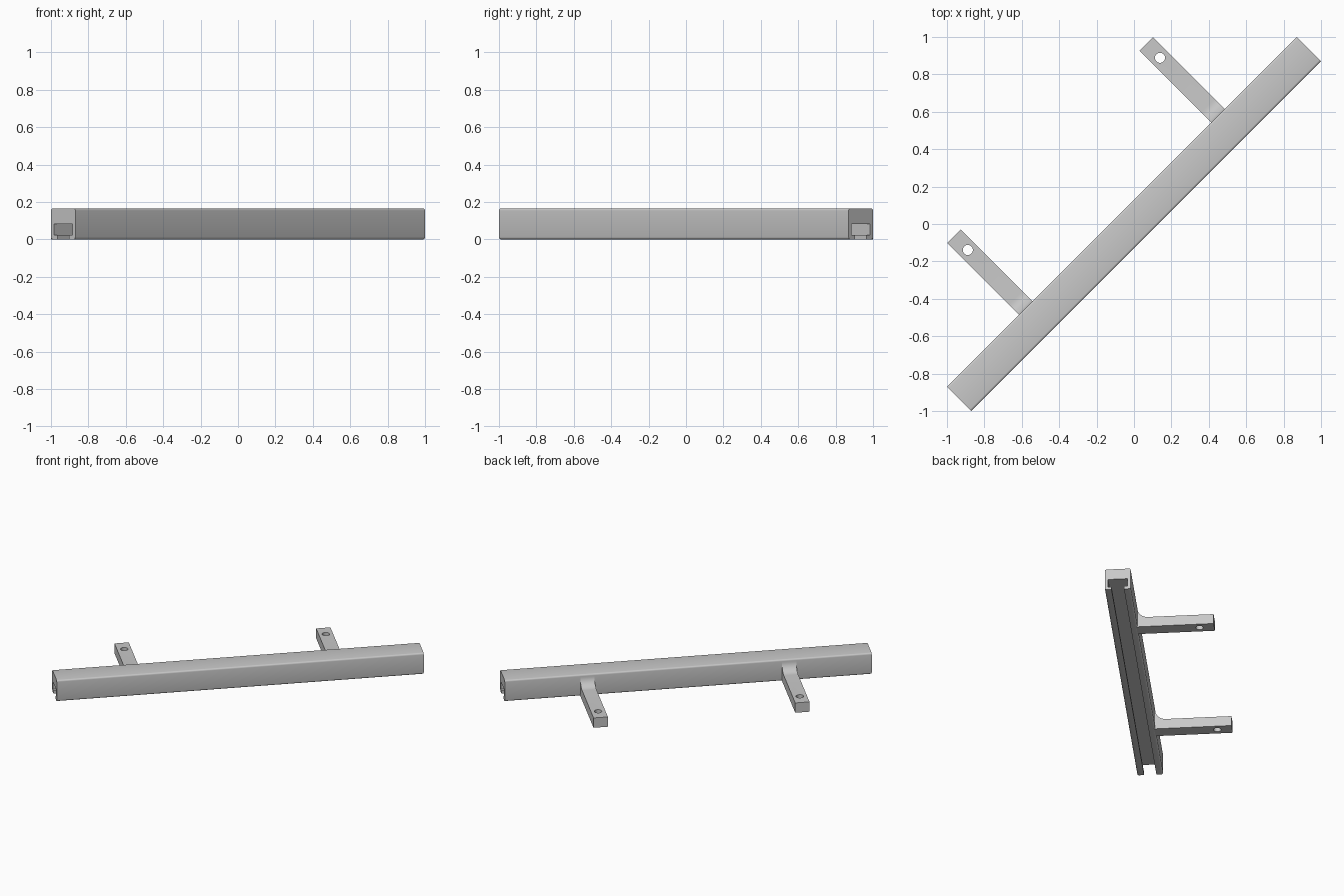
import bpy, bmesh, math
from mathutils import Matrix

if "Cube" in bpy.data.objects:
    bpy.data.objects.remove(bpy.data.objects["Cube"])

TURN = Matrix.Rotation(math.radians(45), 4, 'Z')   # rail runs along the diagonal
HALF_LEN, HALF_W, HEIGHT = 1.322, 0.092, 0.165

grey = bpy.data.materials.new("plain grey")
grey.diffuse_color = (0.58, 0.58, 0.58, 1)
grey.use_nodes = True
grey.node_tree.nodes["Principled BSDF"].inputs["Base Color"].default_value = grey.diffuse_color


def arc(cx, cy, r, a0, a1, n):
    """Points along an arc, angles in degrees."""
    angles = [math.radians(a0 + (a1 - a0) * i / n) for i in range(n + 1)]
    return [(cx + r * math.cos(a), cy + r * math.sin(a)) for a in angles]


def extrude(name, profile, x0, x1):
    """Extrude a (y, z) profile along x."""
    bm = bmesh.new()
    face = bm.faces.new([bm.verts.new((x0, y, z)) for y, z in profile])
    new = bmesh.ops.extrude_face_region(bm, geom=[face])["geom"]
    bmesh.ops.translate(bm, vec=(x1 - x0, 0, 0),
                        verts=[v for v in new if isinstance(v, bmesh.types.BMVert)])
    bmesh.ops.recalc_face_normals(bm, faces=bm.faces)
    mesh = bpy.data.meshes.new(name)
    bm.to_mesh(mesh)
    bm.free()
    mesh.materials.append(grey)
    obj = bpy.data.objects.new(name, mesh)
    bpy.context.collection.objects.link(obj)
    return obj


def finish(obj):
    bpy.ops.object.select_all(action='DESELECT')
    obj.select_set(True)
    bpy.context.view_layer.objects.active = obj
    for mod in list(obj.modifiers):
        bpy.ops.object.modifier_apply(modifier=mod.name)
    obj.data.transform(TURN)
    bpy.ops.object.shade_smooth_by_angle(angle=math.radians(35))


# Rail: rounded bar with a T-slot open at the bottom
r, slot_w, slot_top, mouth_w, lip = 0.012, 0.07, 0.083, 0.044, 0.022
half = [(mouth_w, 0)]
half += arc(HALF_W - r, r, r, -90, 0, 4)
half += arc(HALF_W - r, HEIGHT - r, r, 0, 90, 4)
left = [(-y, z) for y, z in reversed(half)]
slot = [(-mouth_w, lip), (-slot_w, lip), (-slot_w, slot_top),
        (slot_w, slot_top), (slot_w, lip), (mouth_w, lip)]
finish(extrude("rail", half + left + slot, -HALF_LEN, HALF_LEN))

# Mounting arms: flat tabs with a filleted root and a bolt hole
arm_top, fillet, arm_end = 0.077, 0.075, 0.635
arm_profile = [(HALF_W - 0.007, 0), (arm_end, 0), (arm_end, arm_top)]
arm_profile += arc(HALF_W + fillet, arm_top + fillet, fillet, 270, 180, 10)
arm_profile += [(HALF_W - 0.007, arm_top + fillet)]
for side, x in (("left", -0.7265), ("right", 0.7265)):
    arm = extrude(side + "_arm", arm_profile, x - 0.0515, x + 0.0515)
    bpy.ops.mesh.primitive_cylinder_add(vertices=32, radius=0.027, depth=0.4,
                                        location=(x, 0.53, 0.04))
    cutter = bpy.context.object
    cutter.name = side + "_hole_cutter"
    cutter.hide_render = True
    cut = arm.modifiers.new("hole", 'BOOLEAN')
    cut.operation = 'DIFFERENCE'
    cut.solver = 'EXACT'
    cut.object = cutter
    finish(arm)
    bpy.data.objects.remove(cutter)
